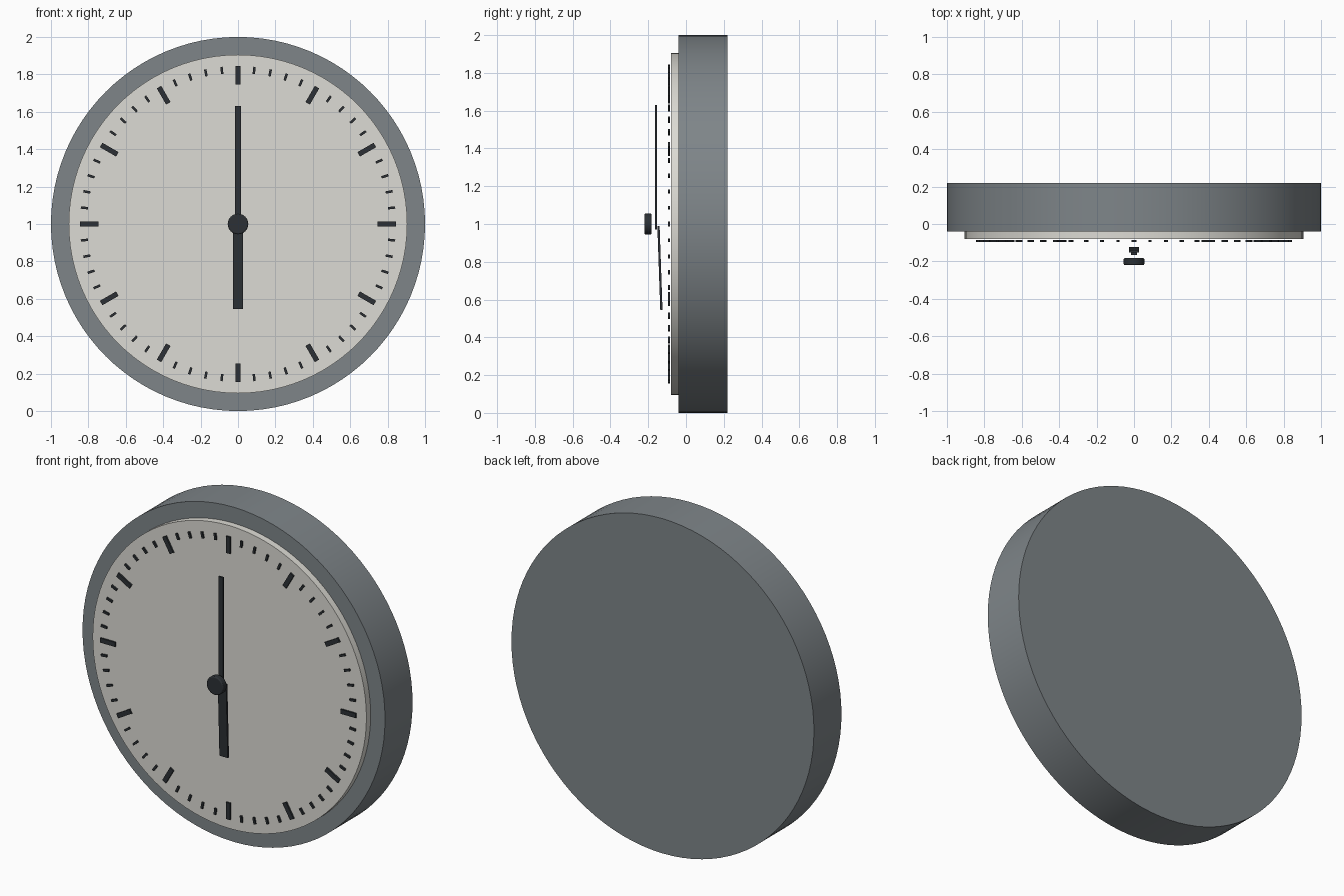
import bpy, bmesh, math
from mathutils import Matrix

if "Cube" in bpy.data.objects:
    bpy.data.objects.remove(bpy.data.objects["Cube"])

CENTRE = Matrix.Translation((0, 0, 1))


def material(name, rgb):
    m = bpy.data.materials.new(name)
    m.diffuse_color = (*rgb, 1)
    m.use_nodes = True
    m.node_tree.nodes["Principled BSDF"].inputs["Base Color"].default_value = m.diffuse_color
    return m


SLATE = material("slate", (0.21, 0.235, 0.25))
IVORY = material("ivory", (0.72, 0.71, 0.66))
INK = material("ink", (0.025, 0.03, 0.035))


def finish(name, bm, mat):
    mesh = bpy.data.meshes.new(name)
    bm.to_mesh(mesh)
    bm.free()
    mesh.materials.append(mat)
    ob = bpy.data.objects.new(name, mesh)
    bpy.context.collection.objects.link(ob)
    return ob


def disc(name, radius, y0, y1, mat, segments=96, bevel=0):
    bm = bmesh.new()
    place = CENTRE @ Matrix.Translation((0, (y0 + y1) / 2, 0)) @ Matrix.Rotation(math.pi / 2, 4, 'X')
    bmesh.ops.create_cone(bm, cap_ends=True, segments=segments, radius1=radius,
                          radius2=radius, depth=y1 - y0, matrix=place)
    ob = finish(name, bm, mat)
    if bevel:
        b = ob.modifiers.new("bevel", 'BEVEL')
        b.width, b.segments = bevel, 2
        b.limit_method, b.angle_limit = 'ANGLE', math.radians(40)
    bpy.ops.object.select_all(action='DESELECT')
    ob.select_set(True)
    bpy.context.view_layer.objects.active = ob
    bpy.ops.object.shade_smooth_by_angle(angle=math.radians(30))
    return ob


def add_bar(bm, width, r0, r1, y, thick, angle=0, tilt=0):
    """Radial bar from r0 to r1, turned clockwise from twelve by angle."""
    m = (CENTRE @ Matrix.Rotation(angle, 4, 'Y') @ Matrix.Translation((0, y, (r0 + r1) / 2))
         @ Matrix.Rotation(tilt, 4, 'X') @ Matrix.Diagonal((width, thick, r1 - r0, 1)))
    bmesh.ops.create_cube(bm, size=1, matrix=m)


# Case and dial
disc("clock_case", 1.0, -0.04, 0.22, SLATE)
disc("dial", 0.905, -0.08, -0.04, IVORY)

# Hour and minute marks
hours, minutes = bmesh.new(), bmesh.new()
for i in range(60):
    a = math.radians(6 * i)
    if i % 5 == 0:
        add_bar(hours, 0.027, 0.745, 0.845, -0.091, 0.01, a)
    else:
        add_bar(minutes, 0.013, 0.807, 0.845, -0.091, 0.01, a)
finish("hour_marks", hours, INK)
finish("minute_marks", minutes, INK)

# Hands at six o'clock; the hour hand leans slightly towards the dial
bm = bmesh.new()
add_bar(bm, 0.03, -0.03, 0.63, -0.159, 0.012)
finish("minute_hand", bm, INK)
bm = bmesh.new()
add_bar(bm, 0.055, 0.01, 0.455, -0.138, 0.012, math.pi, math.radians(-2))
finish("hour_hand", bm, INK)

# Centre cap
disc("centre_cap", 0.055, -0.22, -0.182, INK, 32, 0.006)
